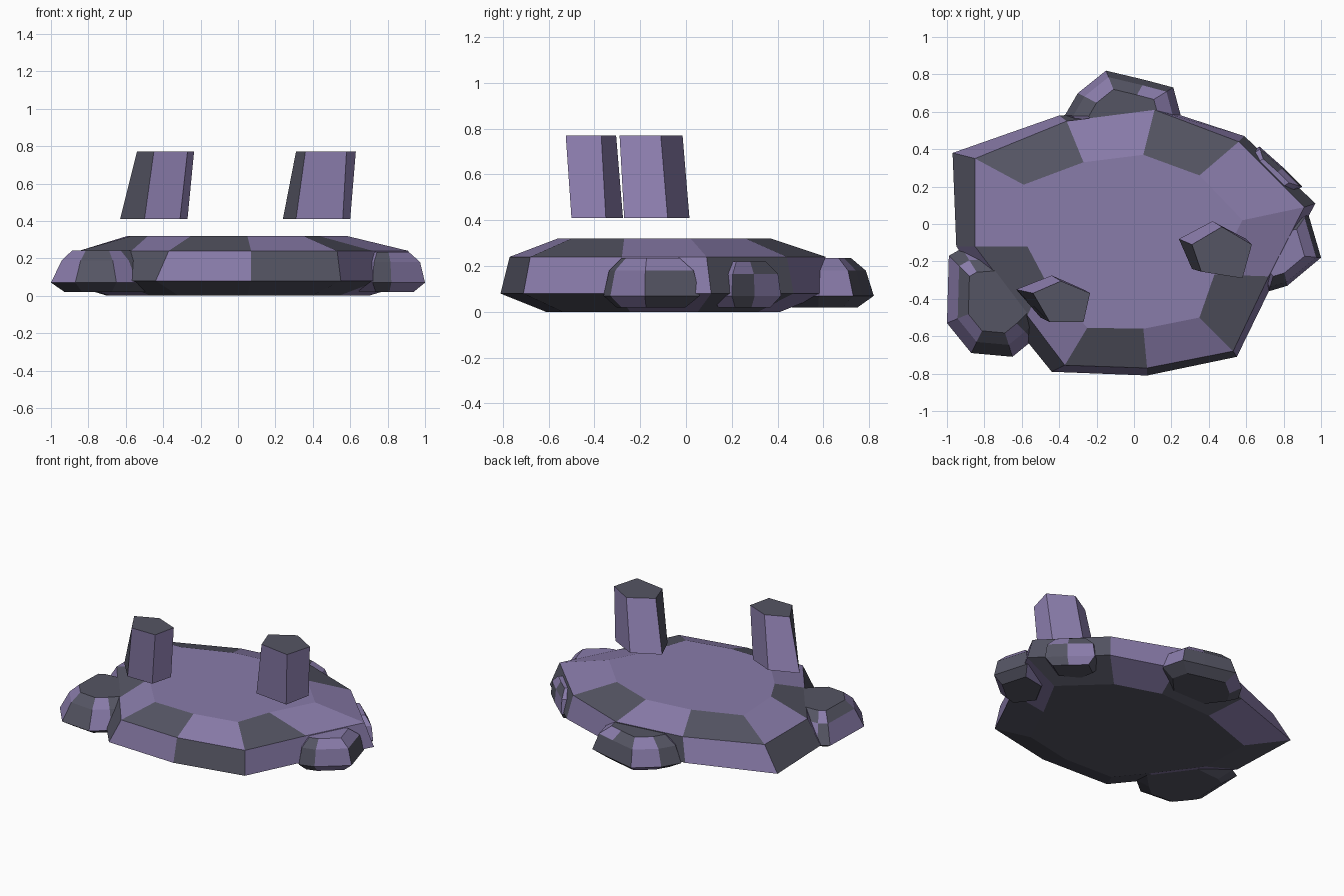
import bpy, bmesh

if "Cube" in bpy.data.objects:
    bpy.data.objects.remove(bpy.data.objects["Cube"])


def material(name, rgb):
    m = bpy.data.materials.new(name)
    m.diffuse_color = (*rgb, 1)
    m.use_nodes = True
    m.node_tree.nodes["Principled BSDF"].inputs["Base Color"].default_value = m.diffuse_color
    return m


MATS = [material("purple_stone", (0.25, 0.20, 0.40)),
        material("grey_stone", (0.09, 0.09, 0.125)),
        material("light_purple_stone", (0.33, 0.26, 0.53))]


def loft(name, rings, band_grey, bottom_grey=True, top_grey=False, light=()):
    """Skin stacked rings of (x, y, z); band_grey lists grey side numbers for each band."""
    bm = bmesh.new()
    vs = [[bm.verts.new(p) for p in ring] for ring in rings]
    n = len(rings[0])
    for b in range(len(rings) - 1):
        for i in range(n):
            j = (i + 1) % n
            f = bm.faces.new((vs[b][i], vs[b][j], vs[b + 1][j], vs[b + 1][i]))
            f.material_index = 2 if i in light else int(i in band_grey[b])
    bm.faces.new(vs[0][::-1]).material_index = int(bottom_grey)
    bm.faces.new(vs[-1]).material_index = int(top_grey)
    bmesh.ops.recalc_face_normals(bm, faces=bm.faces)
    me = bpy.data.meshes.new(name)
    bm.to_mesh(me)
    bm.free()
    for m in MATS:
        me.materials.append(m)
    ob = bpy.data.objects.new(name, me)
    bpy.context.collection.objects.link(ob)
    return ob


def ring(pts, z):
    return [(x, y, z) for x, y in pts]


def scaled(pts, s, c):
    return [(c[0] + (x - c[0]) * s, c[1] + (y - c[1]) * s) for x, y in pts]


# Main slab: widest low down, bevelled shoulder, flat top
outer = [(.97, .11), (.59, .47), (.16, .61), (-.4, .58), (-.97, .38), (-.95, -.12),
         (-.65, -.53), (-.44, -.79), (.07, -.81), (.55, -.71), (.75, -.30)]
shoulder = [(.91, .09), (.56, .44), (.11, .61), (-.36, .55), (-.85, .35), (-.85, -.12),
            (-.57, -.49), (-.37, -.755), (.07, -.77), (.53, -.68), (.72, -.28)]
top = [(.58, .02), (.35, .26), (.05, .37), (-.27, .33), (-.59, .21), (-.57, -.12),
       (-.48, -.29), (-.25, -.555), (.05, -.56), (.35, -.50), (.43, -.27)]
loft("main_slab",
     [ring(scaled(outer, .72, (0, -.1)), 0), ring(outer, .08), ring(shoulder, .24), ring(top, .32)],
     [{0, 2, 4, 6, 7, 8, 9}, {0, 2, 4, 6, 8}, {1, 3, 5, 7, 9}])


# Small rocks half sunk into the rim
def rock(name, pts, c, band_grey, top_grey, high=.235, mid=.86, cap=.6):
    loft(name, [ring(scaled(pts, .72, c), .02), ring(pts, .07),
                ring(scaled(pts, mid, c), high - .055), ring(scaled(pts, cap, c), high)],
         band_grey, True, top_grey)


rock("left_rock", [(-.99, -.17), (-.92, -.13), (-.50, -.10), (-.32, -.40), (-.54, -.62),
                   (-.65, -.71), (-.87, -.69), (-1, -.53)], (-.74, -.42),
     [set(range(8)), {0, 3, 5}, {1, 3, 5, 7}], True, .243, .78, .56)
rock("back_rock", [(.25, .58), (.21, .73), (.06, .77), (-.15, .82), (-.30, .70), (-.37, .58),
                   (-.25, .42), (.10, .42)], (-.05, .57),
     [{0, 1, 2, 4, 6, 7}, {1, 2, 4}, {2, 4, 6}, ], True)
rock("right_rock", [(1, -.18), (.93, .06), (.72, .02), (.60, -.2), (.72, -.36), (.82, -.33)],
     (.78, -.16), [{0, 2, 4}, {0, 2, 4}, {1, 4}], False, .235, .88)
rock("rim_rock", [(.90, .20), (.80, .30), (.67, .415), (.55, .33), (.57, .20), (.74, .10)],
     (.72, .25), [{0, 2, 3, 4}, {0}, {1}], False, .22, .92)

# Leaning five-sided posts hovering above the slab
posts = {
    "left_post": ([(-.63, -.35), (-.50, -.50), (-.31, -.50), (-.27, -.35), (-.44, -.275)],
                  [(-.54, -.37), (-.45, -.525), (-.27, -.525), (-.235, -.37), (-.39, -.305)]),
    "right_post": ([(.24, -.08), (.31, -.24), (.56, -.27), (.60, -.08), (.42, .015)],
                   [(.31, -.11), (.36, -.255), (.58, -.29), (.63, -.11), (.47, -.015)]),
}
for name, (low, high) in posts.items():
    loft(name, [ring(low, .41), ring(high, .77)], [{0}], True, True, light={2, 4})
